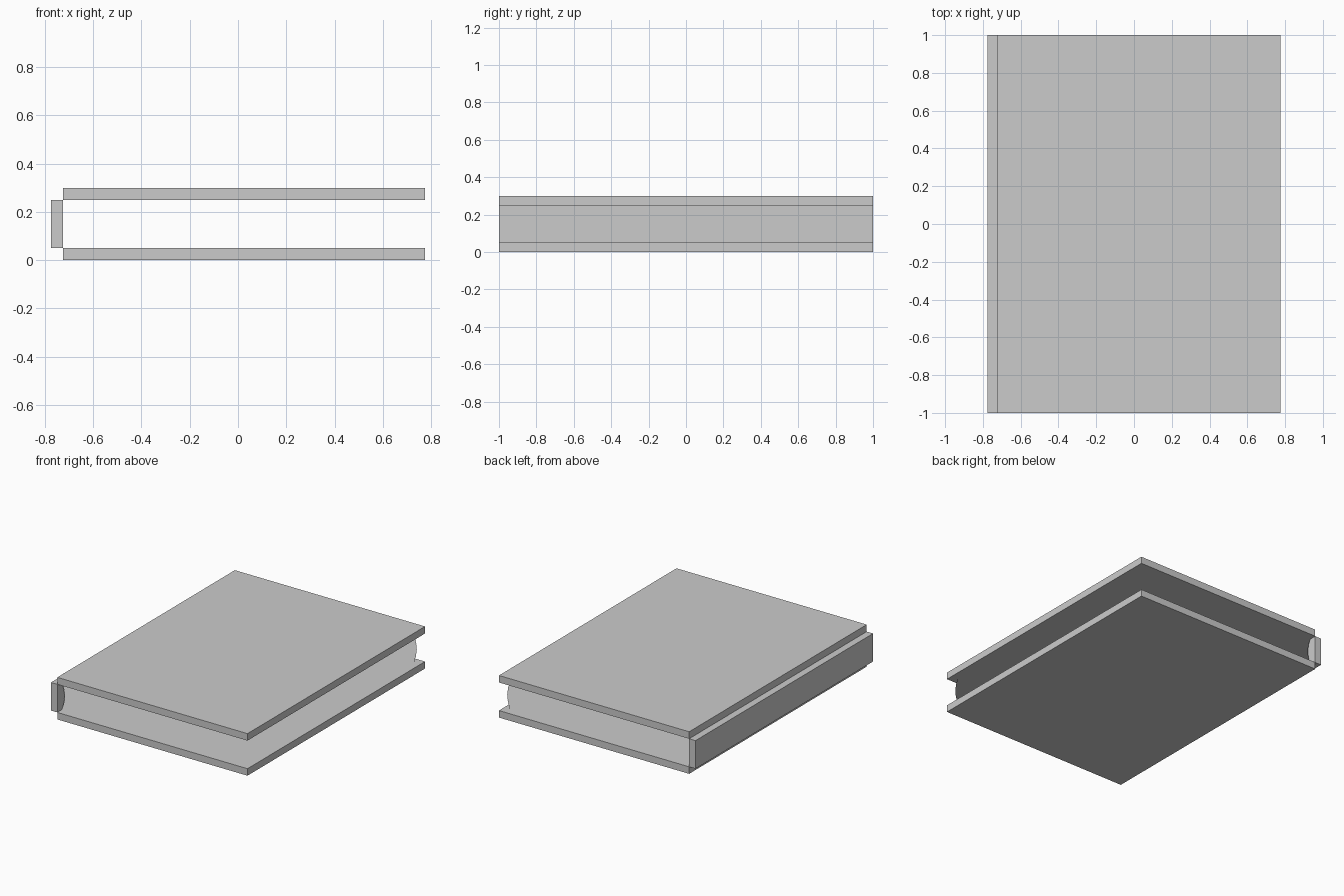
import bpy
import bmesh
import math

if "Cube" in bpy.data.objects:
    bpy.data.objects.remove(bpy.data.objects["Cube"])

WIDTH, DEPTH, BOARD, GAP = 1.5, 2.0, 0.05, 0.2
LEFT = -0.725          # inner face of the spine
RIGHT = LEFT + WIDTH   # fore-edge of the covers
INSET = 0.05
PAGES = 100


def box(name, x0, x1, z0, z1):
    bpy.ops.mesh.primitive_cube_add(size=1, location=((x0 + x1) / 2, 0, (z0 + z1) / 2))
    obj = bpy.context.object
    obj.name = name
    obj.scale = (x1 - x0, DEPTH, z1 - z0)
    bpy.ops.object.transform_apply(location=False, rotation=False, scale=True)
    return obj


# Boards and spine
box("back_cover", LEFT, RIGHT, 0, BOARD)
box("front_cover", LEFT, RIGHT, BOARD + GAP, 2 * BOARD + GAP)
box("spine", LEFT - BOARD, LEFT, BOARD, BOARD + GAP)

# Pages: thin flat sheets, shifted sideways to round the block
bm = bmesh.new()
half = DEPTH / 2 - INSET
for i in range(PAGES):
    t = (i + 0.5) / PAGES
    z = BOARD + GAP * t
    shift = 0.02 * math.sin(math.pi * t)
    x0, x1 = LEFT + shift, RIGHT - INSET + shift
    corners = [(x0, -half), (x1, -half), (x1, half), (x0, half)]
    bm.faces.new([bm.verts.new((x, y, z)) for x, y in corners])
mesh = bpy.data.meshes.new("pages")
bm.to_mesh(mesh)
bm.free()
bpy.context.collection.objects.link(bpy.data.objects.new("pages", mesh))
